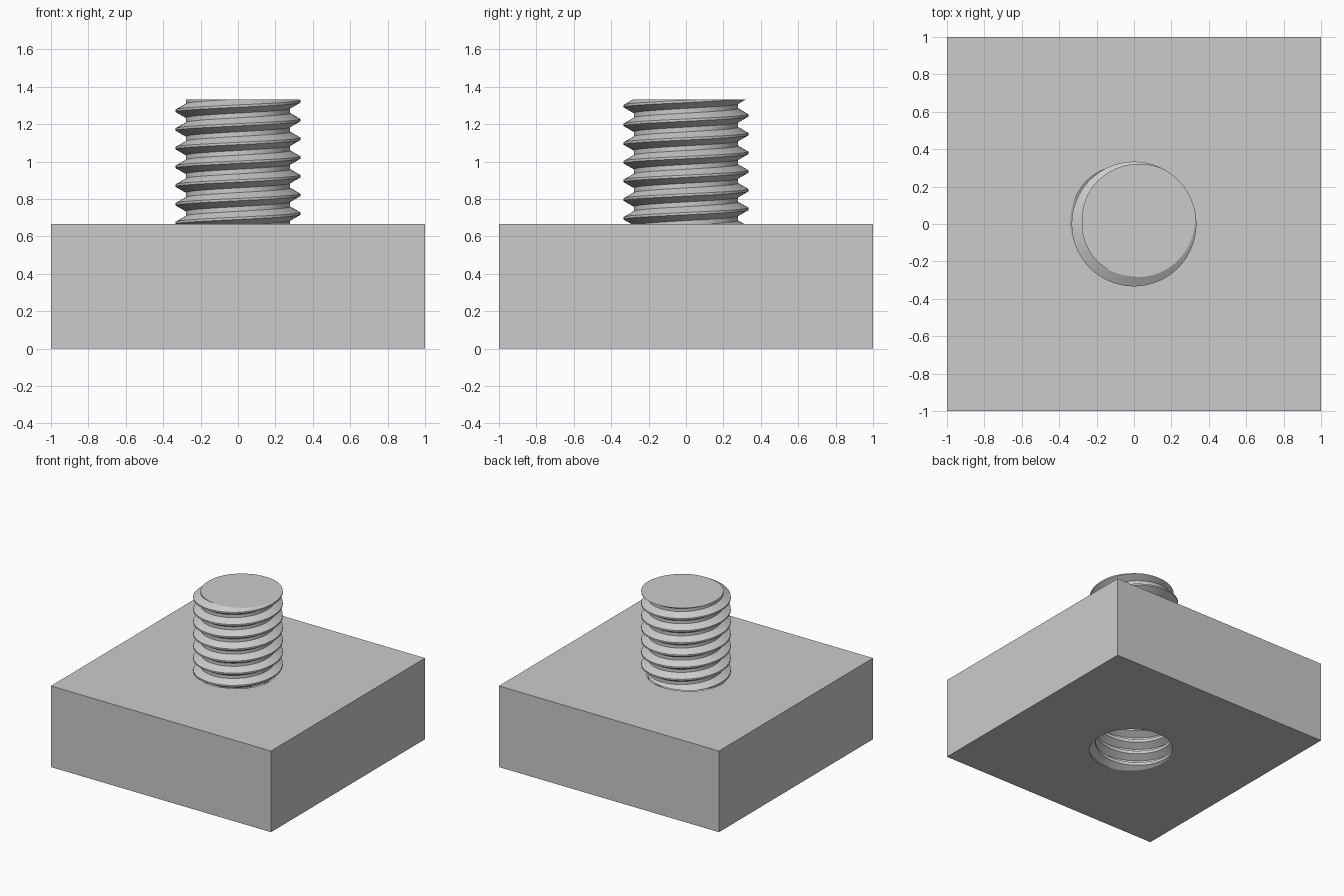
import bpy, bmesh, math

if "Cube" in bpy.data.objects:
    bpy.data.objects.remove(bpy.data.objects["Cube"])

PITCH = 0.1
MAJOR, DEPTH = 1 / 3, 0.054
CREST, ROOT = PITCH / 8, PITCH / 4      # widths of the crest and root flats
PHASE = 0.022                           # crest height at angle zero
BLOCK_H = 2 / 3
SEGS = 96

grey = bpy.data.materials.new("plain grey")
grey.use_nodes = True
grey.diffuse_color = (0.6, 0.6, 0.6, 1)
grey.node_tree.nodes["Principled BSDF"].inputs["Base Color"].default_value = (0.6, 0.6, 0.6, 1)


def thread_radius(angle, z, major):
    """Radius of a right-handed trapezoid thread at an angle and height."""
    turn = (z - PHASE) / PITCH - angle / math.tau
    off = abs(turn - round(turn)) * PITCH
    t = (off - CREST / 2) / ((PITCH - ROOT) / 2 - CREST / 2)
    return major - DEPTH * min(1, max(0, t))


def make_object(name, bm):
    mesh = bpy.data.meshes.new(name)
    bm.to_mesh(mesh)
    bm.free()
    mesh.materials.append(grey)
    obj = bpy.data.objects.new(name, mesh)
    bpy.context.collection.objects.link(obj)
    return obj


def make_thread(name, z0, z1, major):
    """Closed threaded cylinder, cut flat at both ends."""
    bm = bmesh.new()
    kinks = (-CREST / 2, CREST / 2, (PITCH - ROOT) / 2, (PITCH + ROOT) / 2)
    first = math.floor(z0 / PITCH) - 2
    turns = math.ceil((z1 - z0) / PITCH) + 4
    columns = []
    for s in range(SEGS + 1):
        a = math.tau * s / SEGS
        column = []
        for t in range(first, first + turns):
            for k in kinks:
                z = PHASE + (t + s / SEGS) * PITCH + k
                z = min(z1, max(z0, z))
                r = thread_radius(a, z, major)
                column.append(bm.verts.new((r * math.cos(a), r * math.sin(a), z)))
        columns.append(column)
    for left, right in zip(columns, columns[1:]):
        for j in range(len(left) - 1):
            bm.faces.new((left[j], right[j], right[j + 1], left[j + 1]))
    bmesh.ops.remove_doubles(bm, verts=bm.verts, dist=1e-5)
    # flat end caps
    for z in (z0, z1):
        rim = [e for e in bm.edges if e.is_boundary
               and all(abs(v.co.z - z) < 1e-4 for v in e.verts)]
        bmesh.ops.contextual_create(bm, geom=rim)
    bmesh.ops.recalc_face_normals(bm, faces=bm.faces)
    return make_object(name, bm)


def smooth(obj):
    bpy.ops.object.select_all(action='DESELECT')
    obj.select_set(True)
    bpy.context.view_layer.objects.active = obj
    bpy.ops.object.shade_smooth_by_angle(angle=math.radians(25))


# threaded stud standing on the block
stud = make_thread("threaded_stud", BLOCK_H, 2 * BLOCK_H, MAJOR)
smooth(stud)

# square block
bm = bmesh.new()
bmesh.ops.create_cube(bm, size=2)
for v in bm.verts:
    v.co.z = BLOCK_H if v.co.z > 0 else 0
block = make_object("base_block", bm)

# threaded hole through the block, slightly wider than the stud
cutter = make_thread("hole_cutter", -0.06, BLOCK_H + 0.06, MAJOR + 0.01)
cutter.hide_render = True
cut = block.modifiers.new("threaded_hole", 'BOOLEAN')
cut.operation = 'DIFFERENCE'
cut.solver = 'EXACT'
cut.object = cutter
bpy.context.view_layer.objects.active = block
bpy.ops.object.modifier_apply(modifier=cut.name)
bpy.data.objects.remove(cutter)
smooth(block)
